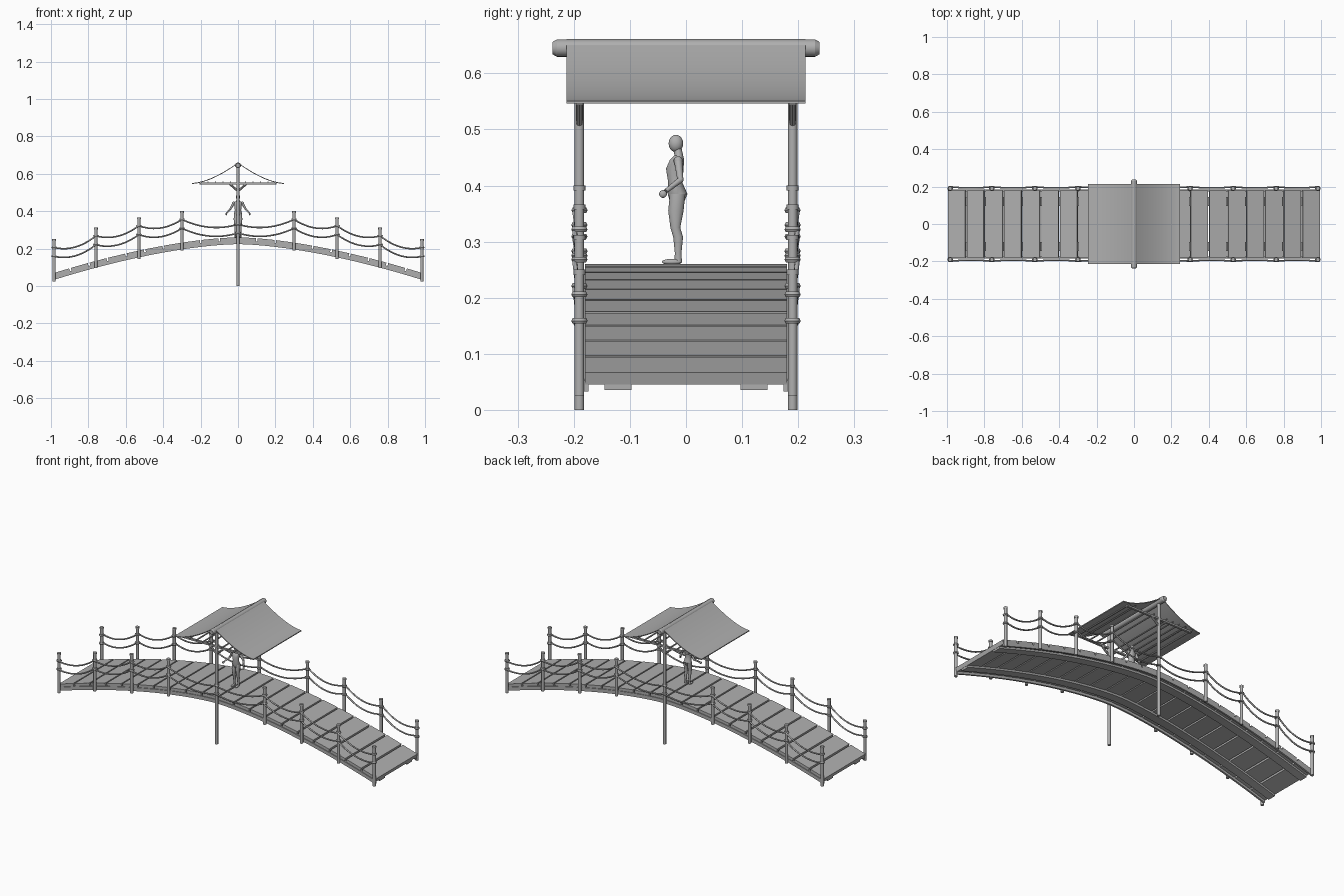
import bpy, bmesh
from math import sin, cos, pi, atan
from mathutils import Vector, Matrix

if "Cube" in bpy.data.objects:
    bpy.data.objects.remove(bpy.data.objects["Cube"])

grey = bpy.data.materials.new("plain grey")
grey.use_nodes = True
grey.diffuse_color = (0.43, 0.43, 0.43, 1)
grey.node_tree.nodes["Principled BSDF"].inputs["Base Color"].default_value = (0.43, 0.43, 0.43, 1)


def finish(name, bm, smooth=True):
    bmesh.ops.recalc_face_normals(bm, faces=bm.faces)
    mesh = bpy.data.meshes.new(name)
    bm.to_mesh(mesh)
    bm.free()
    ob = bpy.data.objects.new(name, mesh)
    bpy.context.collection.objects.link(ob)
    mesh.materials.append(grey)
    if smooth:
        bpy.ops.object.select_all(action="DESELECT")
        ob.select_set(True)
        bpy.context.view_layer.objects.active = ob
        bpy.ops.object.shade_smooth_by_angle(angle=0.7)


def rod(bm, a, b, r1, r2=None, sides=12):
    a, b = Vector(a), Vector(b)
    d = b - a
    m = Matrix.Translation((a + b) / 2) @ d.to_track_quat("Z", "Y").to_matrix().to_4x4()
    bmesh.ops.create_cone(bm, cap_ends=True, segments=sides, radius1=r1,
                          radius2=r1 if r2 is None else r2, depth=d.length, matrix=m)


def box(bm, centre, size, angle=0):
    m = Matrix.Translation(centre) @ Matrix.Rotation(angle, 4, "Y") @ Matrix.Diagonal((*size, 1))
    bmesh.ops.create_cube(bm, size=1, matrix=m)


def ball(bm, centre, size):
    m = Matrix.Translation(centre) @ Matrix.Diagonal((*size, 1))
    bmesh.ops.create_uvsphere(bm, u_segments=16, v_segments=10, radius=1, matrix=m)


def skin(bm, rings):
    """Bridge a stack of vertex rings and cap both ends."""
    loops = [[bm.verts.new(p) for p in ring] for ring in rings]
    for a, b in zip(loops, loops[1:]):
        n = len(a)
        for i in range(n):
            bm.faces.new((a[i], a[(i + 1) % n], b[(i + 1) % n], b[i]))
    bm.faces.new(loops[0])
    bm.faces.new(loops[-1])


def body_part(bm, sections):
    """Loft of level ellipses given as x, y, z, half width, half depth."""
    ang = [2 * pi * i / 14 for i in range(14)]
    skin(bm, [[(x + w * cos(t), y + d * sin(t), z) for t in ang] for x, y, z, w, d in sections])


def deck(x):
    return 0.26 - 0.196 * abs(x) ** 1.6


# Deck planks, each laid along the arch
bm = bmesh.new()
for i in range(20):
    x = -0.945 + i * 1.89 / 19
    rise, run = deck(x - 0.05) - deck(x + 0.05), 0.1
    slope = atan(rise / run)
    box(bm, (x, 0, deck(x) - 0.011), (0.092 / cos(slope) ** 0.5, 0.36, 0.022), slope)
finish("deck_planks", bm, False)

# Curved beams beneath and thin side rails
for name, y0, y1, top, low in (("beam", 0.097, 0.145, 0.021, 0.033),
                               ("side_rail", 0.174, 0.184, 0.016, 0.036)):
    for side, label in ((1, "left"), (-1, "right")):
        bm = bmesh.new()
        xs = [-0.985 + 1.97 * i / 40 for i in range(41)]
        skin(bm, [[(x, side * y0, deck(x) - top), (x, side * y1, deck(x) - top),
                   (x, side * y1, deck(x) - low), (x, side * y0, deck(x) - low)] for x in xs])
        finish(f"{label}_{name}", bm)

# Railing posts with caps and rope bindings
posts = {0.983: (0.025, 0.25), 0.76: (0.095, 0.312), 0.53: (0.145, 0.366), 0.30: (0.19, 0.4)}
upper = {0: 0.33}
for side, label in ((1, "left"), (-1, "right")):
    y = side * 0.19
    bm = bmesh.new()
    for px, (low, high) in posts.items():
        upper[px] = upper[-px] = high - 0.044
        for x in (px, -px):
            rod(bm, (x, y, low), (x, y, high - 0.009), 0.0085)
            rod(bm, (x, y, high - 0.009), (x, y, high), 0.0105)
    finish(f"{label}_railing_posts", bm)
    bm = bmesh.new()
    for x, z in upper.items():
        for c in (z, z - 0.047):
            rod(bm, (x, y, c - 0.005), (x, y, c), 0.012, 0.0145)
            rod(bm, (x, y, c), (x, y, c + 0.005), 0.0145, 0.012)
    finish(f"{label}_rope_bindings", bm)

    # Sagging ropes, two between each pair of posts
    curve = bpy.data.curves.new(f"{label}_ropes", "CURVE")
    curve.dimensions = "3D"
    curve.bevel_depth = 0.0042
    curve.bevel_resolution = 2
    curve.use_fill_caps = True
    stops = sorted(upper)
    for drop in (0, 0.047):
        spline = curve.splines.new("POLY")
        pts = []
        for a, b in zip(stops, stops[1:]):
            for i in range(12):
                t = i / 12
                bow = 4 * t * (1 - t)
                z = upper[a] * (1 - t) + upper[b] * t - drop - 0.029 * bow
                pts.append((a + (b - a) * t, side * (0.199 - 0.006 * bow), z, 1))
        pts.append((stops[-1], side * 0.199, upper[stops[-1]] - drop, 1))
        spline.points.add(len(pts) - 1)
        for p, co in zip(spline.points, pts):
            p.co = co
        spline.use_smooth = True
    curve.materials.append(grey)
    bpy.context.collection.objects.link(bpy.data.objects.new(f"{label}_ropes", curve))

    # Tall canopy post, cross arm and diagonal struts
    bm = bmesh.new()
    rod(bm, (0, y, 0), (0, y, 0.64), 0.0085)
    finish(f"{label}_canopy_post", bm)
    bm = bmesh.new()
    box(bm, (0, y, 0.548), (0.41, 0.012, 0.009))
    for s in (1, -1):
        rod(bm, (0, y, 0.507), (s * 0.048, y, 0.549), 0.006, sides=8)
    finish(f"{label}_canopy_arm", bm)

# Purlins carried by the arms
bm = bmesh.new()
for x, z in ((0.04, 0.556), (0.08, 0.556), (0.12, 0.556), (0.16, 0.556), (0.2, 0.551)):
    for s in (1, -1):
        rod(bm, (s * x, -0.205, z), (s * x, 0.205, z), 0.004, sides=8)
finish("canopy_purlins", bm)

# Ridge pole with rounded ends
bm = bmesh.new()
rod(bm, (0, -0.23, 0.645), (0, 0.23, 0.645), 0.0155, sides=20)
for s in (1, -1):
    rod(bm, (0, s * 0.23, 0.645), (0, s * 0.238, 0.645), 0.0155, 0.011, sides=20)
finish("ridge_pole", bm)

# Cloth canopy sagging from the ridge to the eaves
bm = bmesh.new()
cloth = [(0.246 * i / 24, 0.551 + 0.11 * (1 - abs(i) / 24) ** 1.65) for i in range(-24, 25)]
skin(bm, [[(x, -0.213, z), (x, 0.213, z), (x, 0.213, z - 0.005), (x, -0.213, z - 0.005)]
          for x, z in cloth])
finish("cloth_canopy", bm)

# Standing figure: torso and head
bm = bmesh.new()
body_part(bm, [(0, -0.016, 0.368, 0.012, 0.012), (0, -0.015, 0.385, 0.022, 0.018),
               (0, -0.019, 0.405, 0.017, 0.013), (0, -0.02, 0.43, 0.02, 0.016),
               (0, -0.016, 0.446, 0.022, 0.013), (0, -0.013, 0.454, 0.01, 0.008),
               (0, -0.015, 0.468, 0.0065, 0.007)])
ball(bm, (0, -0.018, 0.475), (0.011, 0.013, 0.0155))
finish("figure_torso_and_head", bm)

# Legs, feet and arms
for s, label in ((1, "left"), (-1, "right")):
    bm = bmesh.new()
    body_part(bm, [(s * 0.012, -0.015, 0.385, 0.010, 0.014), (s * 0.012, -0.018, 0.355, 0.011, 0.014),
                   (s * 0.012, -0.019, 0.325, 0.0075, 0.009), (s * 0.012, -0.014, 0.308, 0.0075, 0.009),
                   (s * 0.012, -0.014, 0.28, 0.005, 0.006), (s * 0.012, -0.014, 0.263, 0.006, 0.007)])
    ball(bm, (s * 0.013, -0.025, 0.264), (0.007, 0.018, 0.0055))
    finish(f"{label}_figure_leg", bm)
    bm = bmesh.new()
    shoulder, elbow, hand = (s * 0.023, -0.014, 0.444), (s * 0.042, -0.01, 0.41), (s * 0.06, -0.036, 0.39)
    rod(bm, shoulder, elbow, 0.0075, 0.0055)
    rod(bm, elbow, hand, 0.0055, 0.004)
    ball(bm, shoulder, (0.008, 0.008, 0.008))
    ball(bm, elbow, (0.0055, 0.0055, 0.0055))
    ball(bm, (s * 0.063, -0.041, 0.385), (0.005, 0.007, 0.007))
    finish(f"{label}_figure_arm", bm)
